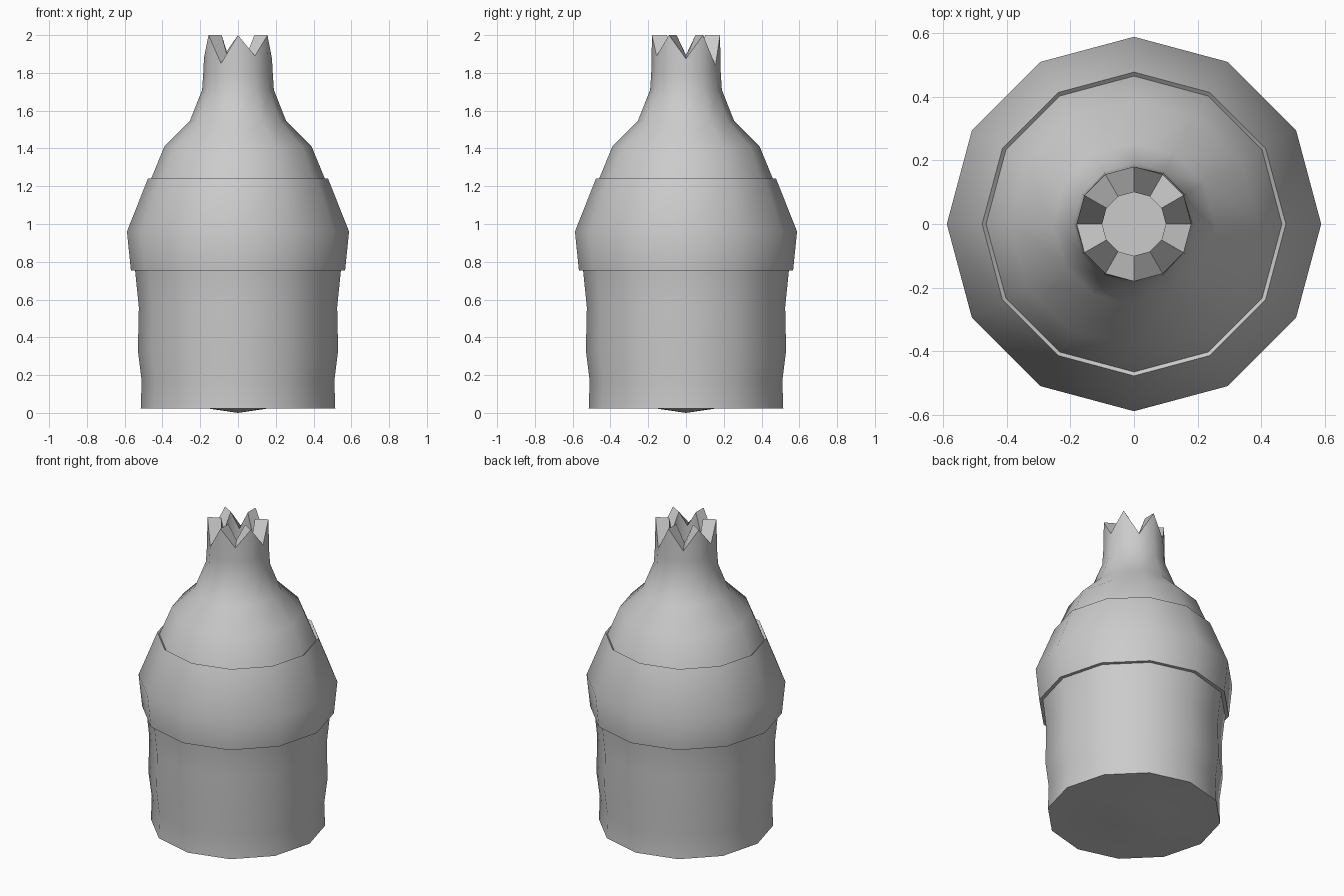
import bpy, bmesh
from math import sin, cos, radians

if "Cube" in bpy.data.objects:
    bpy.data.objects.remove(bpy.data.objects["Cube"])

SIDES = 12


def ring(bm, r, z):
    """Ring of vertices; z is one height or one height per corner."""
    zs = z if isinstance(z, list) else [z] * SIDES
    return [bm.verts.new((r * cos(radians(30 * i)), r * sin(radians(30 * i)), zs[i]))
            for i in range(SIDES)]


def bridge(bm, a, b):
    for i in range(SIDES):
        j = (i + 1) % SIDES
        bm.faces.new((a[i], a[j], b[j], b[i]))


def finish(bm, name, angle=50):
    bmesh.ops.recalc_face_normals(bm, faces=bm.faces)
    mesh = bpy.data.meshes.new(name)
    bm.to_mesh(mesh)
    bm.free()
    ob = bpy.data.objects.new(name, mesh)
    bpy.context.collection.objects.link(ob)
    bpy.ops.object.select_all(action='DESELECT')
    ob.select_set(True)
    bpy.context.view_layer.objects.active = ob
    bpy.ops.object.shade_smooth_by_angle(angle=radians(angle))


# jagged neck: tips level at 2.0, uneven valleys (counter-clockwise from +x)
valleys = [1.875, 1.84, 1.87, 1.88, 1.85, 1.89]
outer_lip, inner_lip = [], []
for v in valleys:
    outer_lip += [v, 2.0]
    inner_lip += [v + 0.015, 2.0]

# bottle body with broken neck
bm = bmesh.new()
profile = [(0.15, 0.022), (0.515, 0.022), (0.51, 0.17), (0.53, 0.33), (0.525, 0.56),
           (0.545, 0.755), (0.57, 0.96), (0.462, 1.235), (0.39, 1.41), (0.255, 1.545),
           (0.19, 1.71), (0.184, 1.80), (0.18, outer_lip), (0.10, inner_lip), (0.10, 1.80)]
rings = [ring(bm, r, z) for r, z in profile]
for a, b in zip(rings, rings[1:]):
    bridge(bm, a, b)
bm.faces.new(rings[-1])
# shallow point under the base
tip = bm.verts.new((0, 0, 0))
for i in range(SIDES):
    bm.faces.new((tip, rings[0][(i + 1) % SIDES], rings[0][i]))
finish(bm, "bottle_body")

# wrapped label band, slightly proud of the body
bm = bmesh.new()
band = [(0.545, 0.755), (0.567, 0.755), (0.588, 0.96), (0.477, 1.24), (0.461, 1.225), (0.569, 0.96)]
rings = [ring(bm, r, z) for r, z in band]
for a, b in zip(rings, rings[1:] + rings[:1]):
    bridge(bm, a, b)
finish(bm, "label_band")
